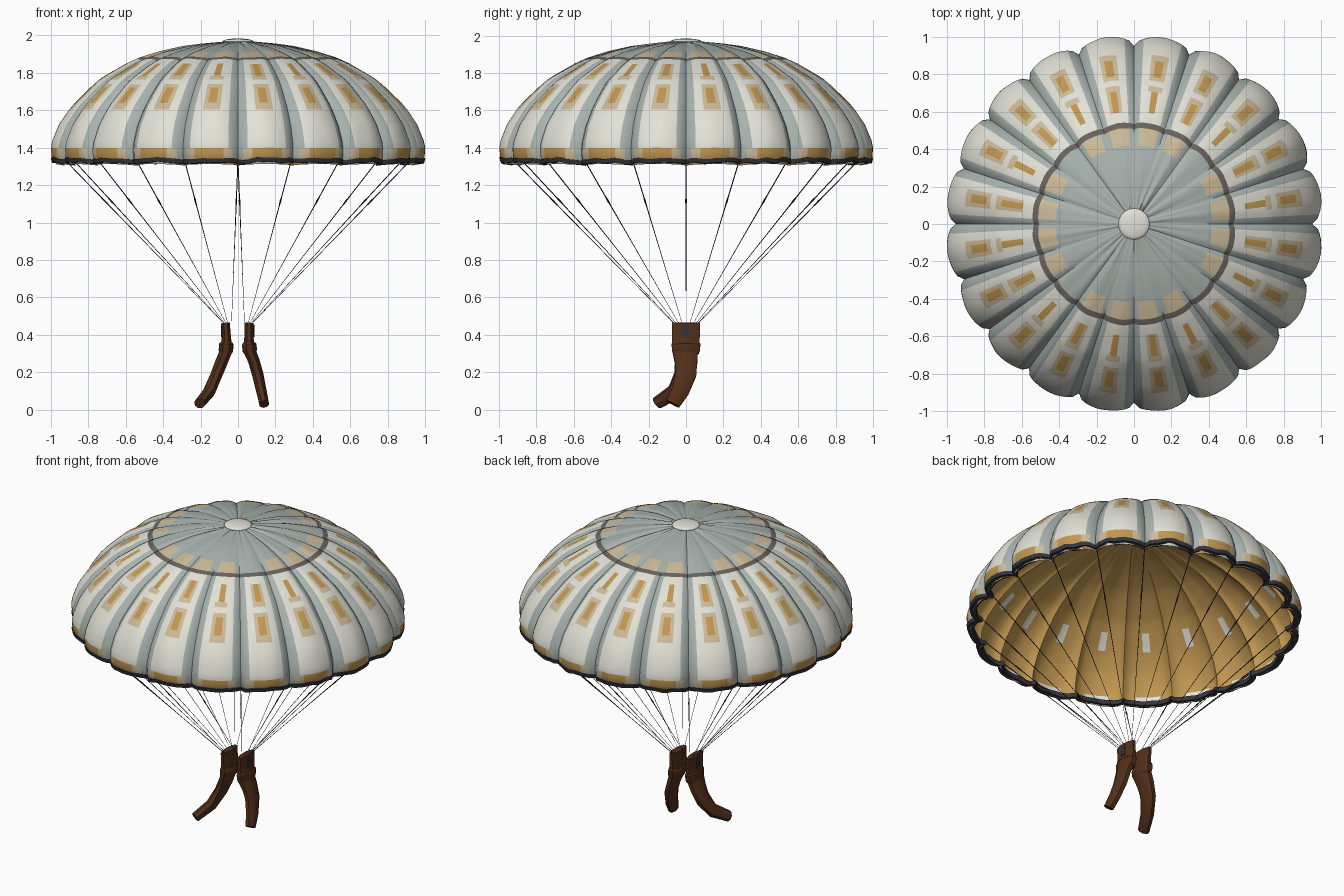
import bpy, bmesh, math
from mathutils import Vector, noise

if "Cube" in bpy.data.objects:
    bpy.data.objects.remove(bpy.data.objects["Cube"], do_unlink=True)

GORES, COLS = 20, 12
N = GORES * COLS


def material(name, rgb):
    m = bpy.data.materials.new(name)
    m.use_nodes = True
    col = [(c / 255) ** 2.2 for c in rgb] + [1]
    m.diffuse_color = col
    m.node_tree.nodes["Principled BSDF"].inputs["Base Color"].default_value = col
    return m


CREAM, SAGE, TAN, OCHRE, RING, SLATE, CORD, LEATHER = range(8)
PALETTE = [material("cream cloth", (226, 225, 214)), material("sage grey cloth", (166, 177, 172)),
           material("tan cloth", (204, 186, 152)), material("ochre cloth", (192, 150, 82)),
           material("charcoal band", (104, 99, 96)), material("dark slate hem", (56, 56, 64)),
           material("black cord", (46, 42, 42)), material("brown leather", (84, 51, 32))]


def finish(name, bm, angle=40):
    bmesh.ops.recalc_face_normals(bm, faces=bm.faces)
    return add_object(name, bm, angle)


def add_object(name, bm, angle):
    me = bpy.data.meshes.new(name)
    bm.to_mesh(me)
    bm.free()
    for m in PALETTE:
        me.materials.append(m)
    ob = bpy.data.objects.new(name, me)
    bpy.context.collection.objects.link(ob)
    bpy.ops.object.select_all(action='DESELECT')
    ob.select_set(True)
    bpy.context.view_layer.objects.active = ob
    bpy.ops.object.shade_smooth_by_angle(angle=math.radians(angle))
    return ob


def gore_point(r, z, i):
    """Point on the scalloped cloth: seams fall on multiples of the gore angle."""
    a = 2 * math.pi * i / N
    t = (i % COLS) / COLS
    dip = 1 - math.sqrt(math.sin(math.pi * t))
    depth = 0.055 * min(1, (r / 0.9) ** 1.5)
    wrinkle = noise.noise(Vector((math.cos(a) * 9, math.sin(a) * 9, z * 4)))
    r2 = r * (1 - depth * dip) + 0.006 * wrinkle * r
    z2 = z - 0.02 * dip * min(r, 1 - r * 0.6) + 0.008 * wrinkle * (1.1 - r)
    return Vector((r2 * math.cos(a), r2 * math.sin(a), z2))


# Canopy profile from vent to hem: radius, height, pattern of the band that follows
PROFILE = [(0.05, 1.968, "crown"), (0.2, 1.955, "crown"), (0.3, 1.942, "crown"),
           (0.42, 1.915, "collar"), (0.515, 1.886, "ring"), (0.545, 1.875, "plain"),
           (0.6, 1.85, "slot"), (0.715, 1.785, "cap"), (0.745, 1.765, "plain"),
           (0.775, 1.74, "cap"), (0.795, 1.722, "patch"), (0.88, 1.64, "cap"),
           (0.91, 1.605, "plain"), (0.965, 1.525, "plain"), (1.0, 1.44, "plain"),
           (1.008, 1.40, "tip"), (1.004, 1.35, "tip"), (0.992, 1.325, "end")]


def outer_colour(band, gore, d):
    stripe = CREAM if d < 0.33 else SAGE
    if band == "crown":
        return SAGE
    if band == "ring":
        return RING
    if band == "collar":
        return TAN if d < 0.34 and gore % 5 != 2 else SAGE
    if band == "slot":
        return OCHRE if d < 0.1 else TAN if d < 0.17 and gore % 2 else stripe
    if band == "patch":
        return OCHRE if d < 0.1 else TAN if d < 0.17 else stripe
    if band == "cap":
        return TAN if d < 0.17 else stripe
    if band == "tip":
        return OCHRE if d < 0.25 else TAN if d < 0.4 else SAGE
    return stripe


def inner_colour(band, gore, d):
    if (band == "patch" and d < 0.1) or (band == "tip" and d < 0.25):
        return CREAM
    return OCHRE


def canopy_shell(name, scale, drop, colour, inside):
    rows, bands = [], []
    for (r0, z0, band), (r1, z1, _) in zip(PROFILE, PROFILE[1:]):
        for f in (0, 0.5):
            rows.append((r0 + (r1 - r0) * f, z0 + (z1 - z0) * f))
            bands.append(band)
    rows.append(PROFILE[-1][:2])
    bm = bmesh.new()
    grid = [[bm.verts.new(gore_point(r * scale, z - drop, i)) for i in range(N)] for r, z in rows]
    for k, band in enumerate(bands):
        for i in range(N):
            j = (i + 1) % N
            quad = [grid[k][i], grid[k + 1][i], grid[k + 1][j], grid[k][j]]
            face = bm.faces.new(quad[::-1] if inside else quad)
            d = abs((i % COLS + 0.5) / COLS - 0.5)
            face.material_index = colour(band, i // COLS, d)
    return add_object(name, bm, 50)


canopy_shell("canopy_outside", 1.0, 0.0, outer_colour, False)
canopy_shell("canopy_lining", 0.988, 0.012, inner_colour, True)

# Dark rolled hem around the mouth of the canopy
bm = bmesh.new()
section = [(1.008, 1.345), (1.002, 1.322), (0.965, 1.318), (0.962, 1.345)]
loops = []
for i in range(N):
    a = 2 * math.pi * i / N
    sag = 0.012 * noise.noise(Vector((math.cos(a) * 14, math.sin(a) * 14, 0)))
    loops.append([bm.verts.new(gore_point(r, z + sag, i)) for r, z in section])
for i in range(N):
    p, q = loops[i], loops[(i + 1) % N]
    for k in range(4):
        m = (k + 1) % 4
        bm.faces.new((p[k], p[m], q[m], q[k])).material_index = SLATE
finish("canopy_hem", bm)

# Vent cap on the crown
bm = bmesh.new()
bmesh.ops.create_uvsphere(bm, u_segments=20, v_segments=10, radius=1)
for v in bm.verts:
    v.co = Vector((v.co.x * 0.083, v.co.y * 0.083, 1.968 + v.co.z * 0.016))
for f in bm.faces:
    f.material_index = CREAM
finish("vent_cap", bm, 60)


def tube(bm, path, sides, colour):
    """Sweep an elliptical section along (x, y, z, half width, half depth) points."""
    pts = [Vector(p[:3]) for p in path]
    rings = []
    for k, p in enumerate(path):
        t = (pts[min(k + 1, len(pts) - 1)] - pts[max(k - 1, 0)]).normalized()
        u = Vector((0, 1, 0))
        u = (u - t * u.dot(t)).normalized()
        v = t.cross(u)
        ring = []
        for s in range(sides):
            a = 2 * math.pi * (s + 0.5) / sides
            ring.append(bm.verts.new(pts[k] + v * math.cos(a) * p[3] + u * math.sin(a) * p[4]))
        rings.append(ring)
    faces = [bm.faces.new(rings[0]), bm.faces.new(rings[-1][::-1])]
    for p, q in zip(rings, rings[1:]):
        for s in range(sides):
            n = (s + 1) % sides
            faces.append(bm.faces.new((p[s], p[n], q[n], q[s])))
    for f in faces:
        f.material_index = colour


# Suspension lines, one per seam, thinning toward the risers
bm = bmesh.new()
for g in range(GORES):
    a = 2 * math.pi * g / GORES
    c, s = math.cos(a), math.sin(a)
    side = 1 if c > 0.01 or (abs(c) < 0.01 and s > 0) else -1
    top = Vector((0.925 * c, 0.925 * s, 1.335))
    low = Vector((side * (0.045 + 0.025 * abs(c)), 0.06 * s, 0.455))
    if abs(c) < 0.01:
        low.x = side * 0.035
    path = []
    for f, w in ((0, 0.0028), (0.22, 0.0028), (0.25, 0.005), (0.28, 0.0028), (0.5, 0.002), (1, 0.001)):
        path.append((*top.lerp(low, f), w, w))
    tube(bm, path, 5, CORD)
finish("suspension_lines", bm)

# Leather risers: flat upper strap, collar, and loose hanging end
RISERS = {
    "left": [(0.06, 0, 0.465, 0.026, 0.08), (0.058, 0, 0.39, 0.026, 0.08),
             (0.06, -0.005, 0.32, 0.036, 0.075), (0.085, 0, 0.26, 0.033, 0.065),
             (0.105, 0, 0.19, 0.033, 0.06), (0.125, -0.03, 0.1, 0.03, 0.05),
             (0.14, -0.07, 0.03, 0.028, 0.04)],
    "right": [(-0.066, 0, 0.465, 0.024, 0.08), (-0.062, 0, 0.39, 0.026, 0.08),
              (-0.062, -0.005, 0.32, 0.036, 0.075), (-0.09, 0, 0.25, 0.036, 0.065),
              (-0.118, -0.01, 0.18, 0.034, 0.058), (-0.155, -0.06, 0.095, 0.034, 0.045),
              (-0.205, -0.155, 0.035, 0.03, 0.036)]}
for side, path in RISERS.items():
    bm = bmesh.new()
    tube(bm, path, 8, LEATHER)
    finish(side + "_riser", bm, 35)
    x = path[2][0]
    bm = bmesh.new()
    tube(bm, [(x, 0, 0.36, 0.034, 0.078), (x, 0, 0.35, 0.042, 0.084),
              (x * 1.05, 0, 0.315, 0.042, 0.08), (x * 1.1, 0, 0.3, 0.034, 0.074)], 8, LEATHER)
    finish(side + "_riser_collar", bm, 35)
    # Buckle plate on the outer face
    bm = bmesh.new()
    bmesh.ops.create_cube(bm, size=1)
    outward = 1 if x > 0 else -1
    for v in bm.verts:
        v.co = Vector((path[1][0] + outward * 0.026 + v.co.x * 0.008, v.co.y * 0.03, 0.42 + v.co.z * 0.07))
    for f in bm.faces:
        f.material_index = SLATE
    finish(side + "_buckle", bm)
